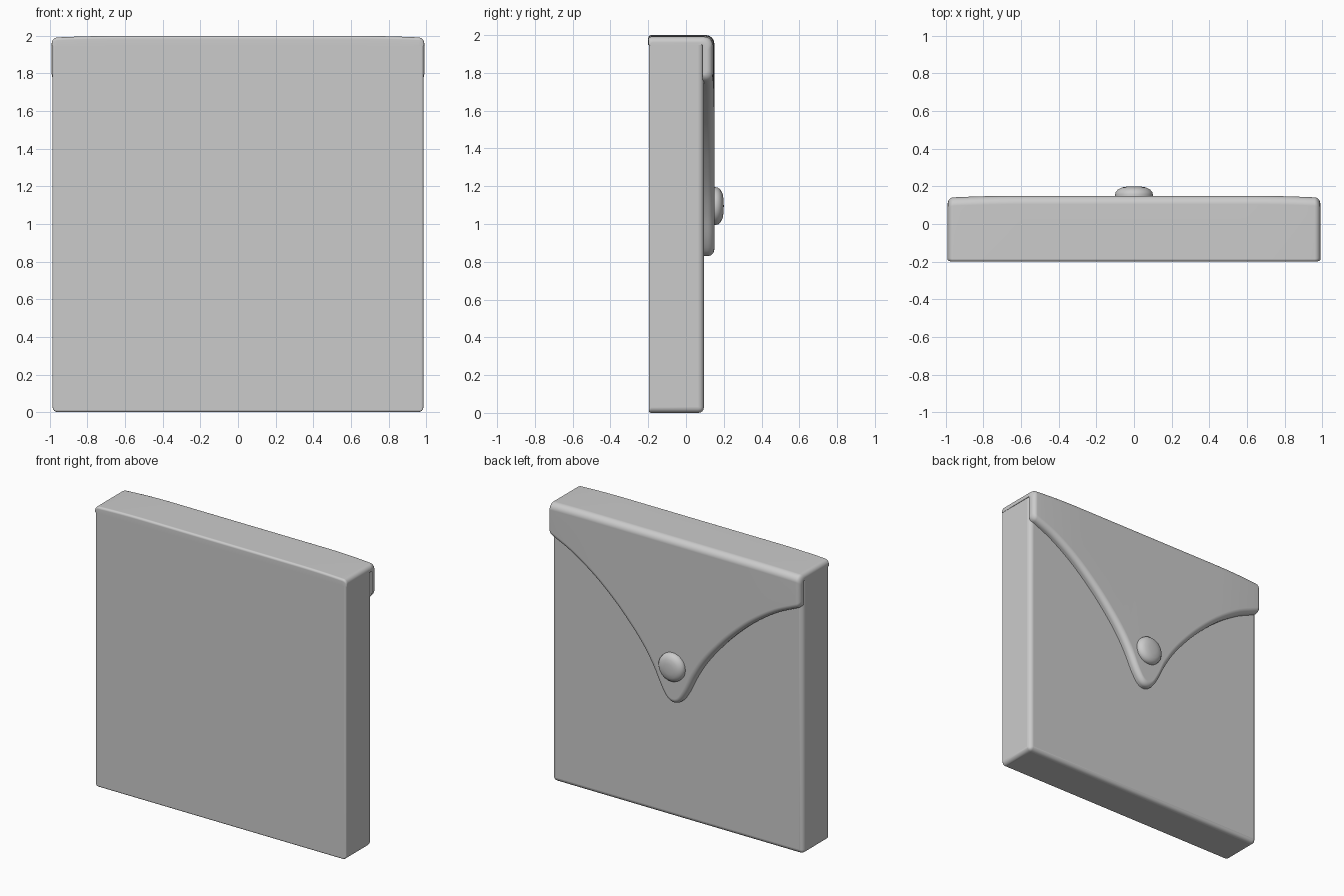
import bpy, bmesh, math
from mathutils import Matrix

cube = bpy.data.objects.get("Cube")
if cube:
    bpy.data.objects.remove(cube, do_unlink=True)

grey = bpy.data.materials.new("grey")
grey.use_nodes = True
COLOUR = (0.6, 0.6, 0.6, 1)
grey.diffuse_color = COLOUR
grey.node_tree.nodes["Principled BSDF"].inputs["Base Color"].default_value = COLOUR


def finish(name, bm, angle=40):
    bmesh.ops.recalc_face_normals(bm, faces=bm.faces)
    mesh = bpy.data.meshes.new(name)
    bm.to_mesh(mesh)
    bm.free()
    obj = bpy.data.objects.new(name, mesh)
    bpy.context.collection.objects.link(obj)
    mesh.materials.append(grey)
    bpy.ops.object.select_all(action='DESELECT')
    obj.select_set(True)
    bpy.context.view_layer.objects.active = obj
    bpy.ops.object.shade_smooth_by_angle(angle=math.radians(angle))
    return obj


# Pouch body: box with tight front edges and softer remaining edges
FRONT, BACK, SIDE, TOP = -0.197, 0.095, 0.986, 1.97
bm = bmesh.new()
bmesh.ops.create_cube(bm, size=1, matrix=Matrix.Translation((0, (FRONT + BACK) / 2, TOP / 2))
                      @ Matrix.Diagonal((2 * SIDE, BACK - FRONT, TOP, 1)))
weight = bm.edges.layers.float.new("bevel_weight_edge")
for e in bm.edges:
    on_front = all(v.co.y < 0 for v in e.verts)
    on_top = all(v.co.z > 1 for v in e.verts)
    e[weight] = 0.4 if on_front or on_top else 1
body = finish("pouch_body", bm)
bevel = body.modifiers.new("soft_edges", 'BEVEL')
bevel.limit_method = 'WEIGHT'
bevel.width = 0.03
bevel.segments = 4
body.modifiers.new("flat_shading", 'WEIGHTED_NORMAL').keep_sharp = True

# Flap edge height against distance from the centre line
EDGE = [(0, 0.83), (0.05, 0.85), (0.1, 0.92), (0.16, 1.04), (0.23, 1.155), (0.32, 1.27),
        (0.45, 1.41), (0.62, 1.56), (0.8, 1.68), (0.95, 1.75), (0.99, 1.765)]


def knot_slope(i):
    if i == 0:
        return 0
    a, b = EDGE[i - 1], EDGE[min(i + 1, len(EDGE) - 1)]
    return (b[1] - a[1]) / (b[0] - a[0])


def flap_edge(x):
    """Smooth curve through the edge points."""
    i = max(k for k in range(len(EDGE) - 1) if EDGE[k][0] <= x)
    (x0, z0), (x1, z1) = EDGE[i], EDGE[i + 1]
    h = x1 - x0
    t = (x - x0) / h
    return ((1 + 2 * t) * (1 - t) ** 2 * z0 + t * (1 - t) ** 2 * h * knot_slope(i)
            + t * t * (3 - 2 * t) * z1 + t * t * (t - 1) * h * knot_slope(i + 1))


def arc(cy, cz, ry, rz, start, end, n=6):
    """Elliptical arc in the y-z plane."""
    angles = [math.radians(start + (end - start) * i / n) for i in range(n + 1)]
    return [(cy + ry * math.cos(a), cz + rz * math.sin(a)) for a in angles]


def lid_section(x, inset):
    """Outline of the lid and hanging flap at one station."""
    d = min(abs(x), 0.99)
    sag = 0.01 * max(0, (d - 0.6) / 0.39) ** 2
    top, back = 2 - sag - inset, 0.15 - sag - inset
    slope = (flap_edge(min(d + 0.005, 0.99)) - flap_edge(d - 0.005 if d > 0.005 else 0)) / 0.01
    low = flap_edge(d) + inset
    r = 0.036 - inset / 2
    rise = r * math.sqrt(1 + slope * slope)
    f = inset * 0.3
    pts = [(-0.2 + f, 1.947)]
    pts += arc(-0.185 + f, top - 0.015, 0.015, 0.015, 180, 90, 3)
    pts += arc(back - 0.045, top - 0.045, 0.045, 0.045, 90, 0)
    pts += arc(back - r, low + rise, r, rise, 0, -90)
    pts += [(0.088, low), (0.088, 1.947)]
    return pts


# Lid and flap: sections joined across the width
half = [(0.012 * i, 0) for i in range(1, 30)]
half += [(0.35 + 0.03 * i, 0) for i in range(1, 20)]
half += [(0.99 - 0.03 * (1 - math.sin(a)), 0.03 * (1 - math.cos(a)))
         for a in [math.radians(15 * k) for k in range(7)]]
stations = [(-x, s) for x, s in reversed(half)] + [(0, 0)] + half
bm = bmesh.new()
rings = [[bm.verts.new((x, y, z)) for y, z in lid_section(x, s)] for x, s in stations]
for a, b in zip(rings, rings[1:]):
    for j in range(len(a)):
        k = (j + 1) % len(a)
        bm.faces.new((a[j], a[k], b[k], b[j]))
bm.faces.new(rings[0])
bm.faces.new(rings[-1])
lid = finish("lid_flap", bm)
lid.modifiers.new("flat_shading", 'WEIGHTED_NORMAL').keep_sharp = True

# Snap button: domed profile turned about the y axis
bm = bmesh.new()
profile = [(0, 0.2), (0.035, 0.199), (0.065, 0.194), (0.085, 0.184),
           (0.097, 0.17), (0.1, 0.158), (0.1, 0.14)]
verts = [bm.verts.new((r, y, 1.095)) for r, y in profile]
edges = [bm.edges.new(pair) for pair in zip(verts, verts[1:])]
bmesh.ops.spin(bm, geom=verts + edges, cent=(0, 0, 1.095), axis=(0, 1, 0),
               angle=math.tau, steps=40)
bmesh.ops.remove_doubles(bm, verts=bm.verts, dist=0.0005)
finish("snap_button", bm, 60)
